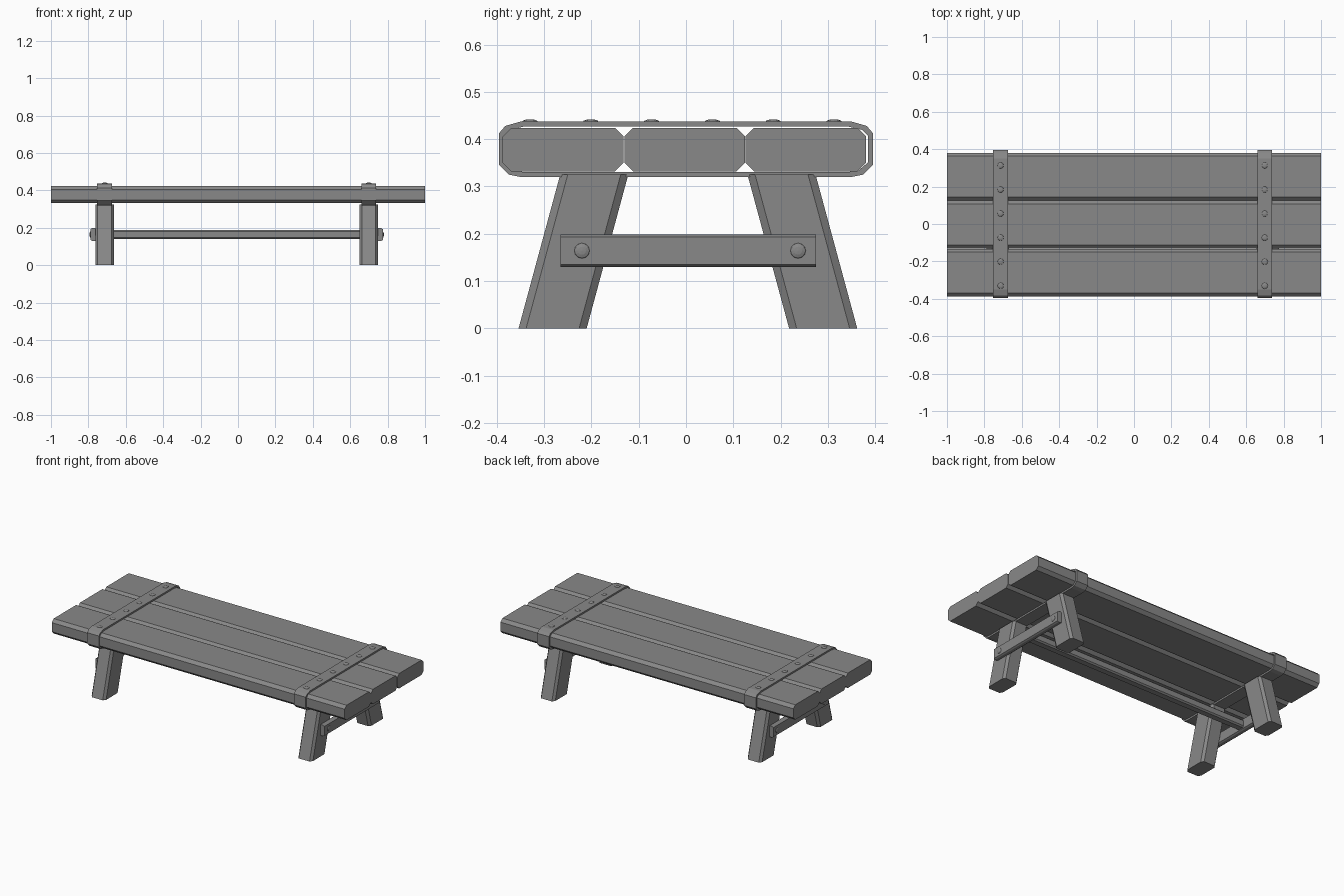
import bpy, bmesh, math
from mathutils import Vector

if "Cube" in bpy.data.objects:
    bpy.data.objects.remove(bpy.data.objects["Cube"], do_unlink=True)

grey = bpy.data.materials.new("plain_grey")
grey.use_nodes = True
GREY = (0.25, 0.25, 0.25, 1)
grey.diffuse_color = GREY
grey.node_tree.nodes["Principled BSDF"].inputs["Base Color"].default_value = GREY


def finish(name, bm):
    bmesh.ops.recalc_face_normals(bm, faces=bm.faces)
    mesh = bpy.data.meshes.new(name)
    bm.to_mesh(mesh)
    bm.free()
    mesh.materials.append(grey)
    obj = bpy.data.objects.new(name, mesh)
    bpy.context.collection.objects.link(obj)
    return obj


def octagon(w, h, cw, ch):
    """Rectangle w by h with its corners cut by cw and ch."""
    a, b = w / 2, h / 2
    quarter = [(a, b - ch), (a - cw, b)]
    pts = []
    for sx, sy in ((1, 1), (-1, 1), (-1, -1), (1, -1)):
        corner = [(x * sx, y * sy) for x, y in quarter]
        pts += corner if sx * sy > 0 else corner[::-1]
    return pts


def beam(name, section, start, end, u, v):
    """Sweep a section, laid out along u and v, from start to end."""
    bm = bmesh.new()
    u, v = Vector(u), Vector(v)
    rings = [[bm.verts.new(Vector(p) + u * a + v * b) for a, b in section]
             for p in (start, end)]
    n = len(section)
    for i in range(n):
        j = (i + 1) % n
        bm.faces.new((rings[0][i], rings[0][j], rings[1][j], rings[1][i]))
    for ring in rings:
        bm.faces.new(ring)
    return finish(name, bm)


def dome(name, pos, radius, height, axis):
    """Low rounded rivet head pointing along axis."""
    bm = bmesh.new()
    bmesh.ops.create_uvsphere(bm, u_segments=12, v_segments=6, radius=1)
    turn = Vector((0, 0, 1)).rotation_difference(Vector(axis)).to_matrix()
    for vert in bm.verts:
        c = vert.co
        vert.co = turn @ Vector((c.x * radius, c.y * radius, c.z * height)) + Vector(pos)
    return finish(name, bm)


def strap(name, x, width, thick):
    """Closed metal band around the planks."""
    half = [(0.395, 0.345), (0.395, 0.413), (0.382, 0.428), (0.35, 0.437)]
    low = [(0.35, 0.32), (0.375, 0.325)]
    right = low + half
    outer = right + [(-y, z) for y, z in reversed(right)]
    mid = 0.3785
    ky, kz = 1 - thick / 0.395, 1 - thick / 0.0585
    inner = [(y * ky, mid + (z - mid) * kz) for y, z in outer]
    bm = bmesh.new()
    loops = [[bm.verts.new((x + s * width / 2, y, z)) for y, z in ring]
             for ring, s in ((outer, -1), (outer, 1), (inner, 1), (inner, -1))]
    n = len(outer)
    for k in range(4):
        a, b = loops[k], loops[(k + 1) % 4]
        for i in range(n):
            j = (i + 1) % n
            bm.faces.new((a[i], a[j], b[j], b[i]))
    return finish(name, bm)


X, Y, Z = (1, 0, 0), (0, 1, 0), (0, 0, 1)

# Three seat planks
for i, y in enumerate((-0.26, -0.003, 0.253)):
    beam(f"seat_plank_{i + 1}", octagon(0.255, 0.092, 0.018, 0.018),
         (-1, y, 0.378), (1, y, 0.378), Y, Z)

for side, s, x in (("right", -1, -0.713), ("left", 1, 0.699)):
    # Strap with its row of rivets
    strap(f"{side}_strap", x, 0.08, 0.01)
    for i in range(6):
        dome(f"{side}_strap_rivet_{i + 1}", (x, -0.33 + i * 0.1286, 0.436),
             0.017, 0.006, Z)
    # Splayed legs
    for end, d in (("front", -1), ("back", 1)):
        beam(f"{side}_{end}_leg", octagon(0.098, 0.144, 0.012, 0.016),
             (x, 0.004 + d * 0.286, 0), (x, 0.004 + d * 0.198, 0.325), X, Y)
    # Crossbar outside the legs, with bolts
    bar_x = x + s * 0.059
    beam(f"{side}_crossbar", octagon(0.034, 0.068, 0.009, 0.005),
         (bar_x, -0.265, 0.164), (bar_x, 0.275, 0.164), X, Z)
    for end, y in (("front", -0.22), ("back", 0.237)):
        dome(f"{side}_{end}_bolt", (bar_x + s * 0.016, y, 0.164), 0.017, 0.006, (s, 0, 0))

# Long stretcher joining the crossbars
beam("long_stretcher", octagon(0.05, 0.048, 0.008, 0.008),
     (-0.765, 0.005, 0.165), (0.75, 0.005, 0.165), Y, Z)
